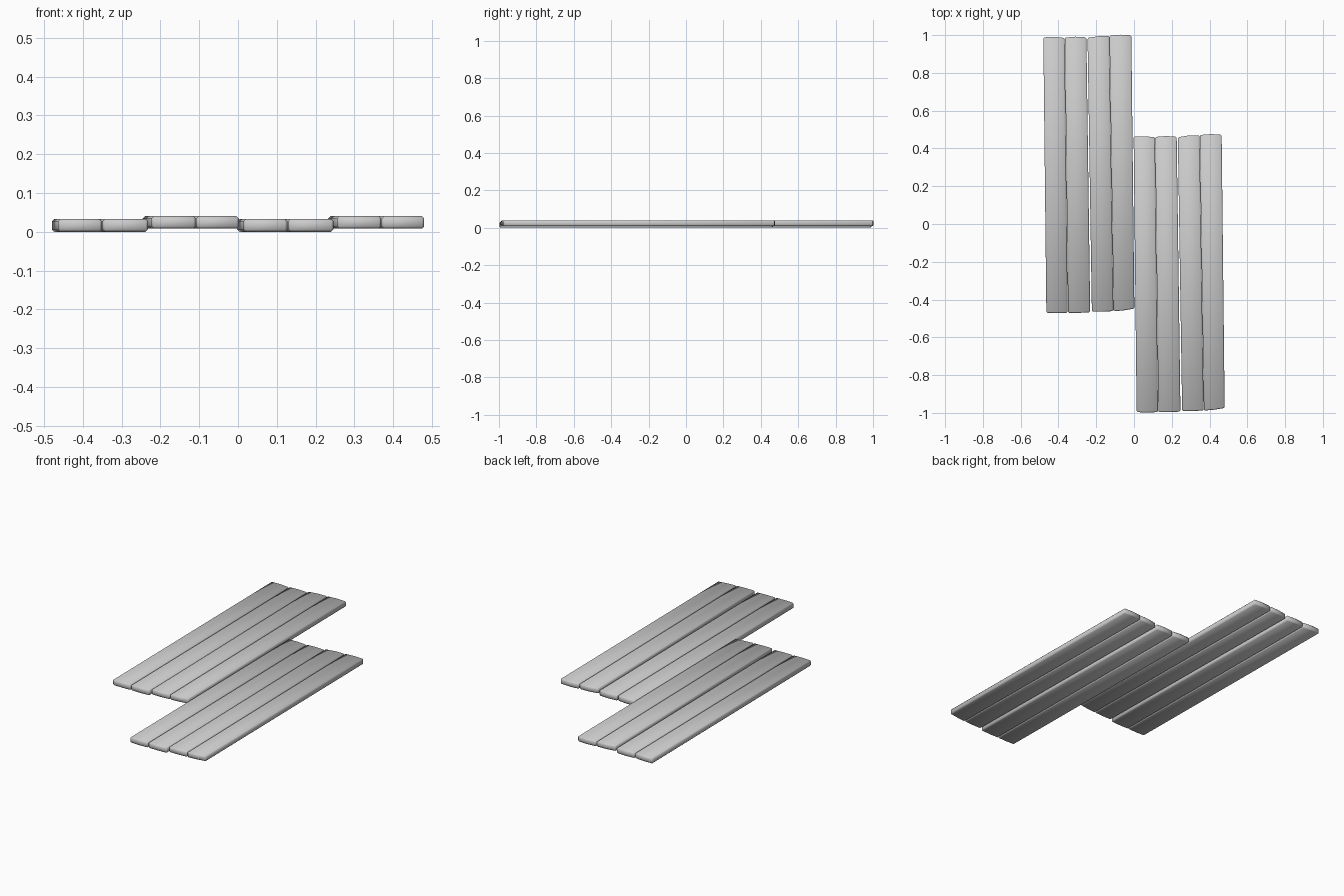
import bpy, bmesh

if "Cube" in bpy.data.objects:
    bpy.data.objects.remove(bpy.data.objects["Cube"])

# back x range, front x range, back y (left, right), front y (left, right), z range
PLANKS = [
    ((-0.480, -0.367), (-0.464, -0.351), (0.988, 0.985), (-0.470, -0.470), (0.000, 0.033)),
    ((-0.366, -0.252), (-0.349, -0.232), (0.987, 0.988), (-0.470, -0.467), (0.000, 0.033)),
    ((-0.246, -0.131), (-0.223, -0.109), (0.985, 0.996), (-0.464, -0.461), (0.008, 0.040)),
    ((-0.130, -0.014), (-0.108, 0.002), (0.997, 0.999), (-0.462, -0.448), (0.008, 0.040)),
]


def plank(name, back, front, yb, yf, zr, dx, dy):
    """Slightly skewed board with crowned ends and softened edges."""
    mid_b = ((back[0] + back[1]) / 2, (yb[0] + yb[1]) / 2 + 0.004)
    mid_f = ((front[0] + front[1]) / 2, (yf[0] + yf[1]) / 2 - 0.002)
    outline = [(front[0], yf[0]), mid_f, (front[1], yf[1]),
               (back[1], yb[1]), mid_b, (back[0], yb[0])]
    bm = bmesh.new()
    low = [bm.verts.new((x + dx, y + dy, zr[0])) for x, y in outline]
    top = [bm.verts.new((x + dx, y + dy, zr[1])) for x, y in outline]
    bm.faces.new(low[::-1])
    bm.faces.new(top)
    n = len(outline)
    for i in range(n):
        j = (i + 1) % n
        bm.faces.new((low[i], low[j], top[j], top[i]))
    me = bpy.data.meshes.new(name)
    bm.to_mesh(me)
    bm.free()
    for p in me.polygons:
        p.use_smooth = True
    ob = bpy.data.objects.new(name, me)
    bpy.context.collection.objects.link(ob)
    bev = ob.modifiers.new("worn_edges", 'BEVEL')
    bev.width = 0.006
    bev.segments = 1
    bev.limit_method = 'ANGLE'
    return ob


# Two staggered sets of four boards
for side, dx, dy in (("left", 0.0, 0.0), ("right", 0.478, -0.526)):
    for i, p in enumerate(PLANKS):
        plank(f"{side}_plank_{i + 1}", *p, dx, dy)
